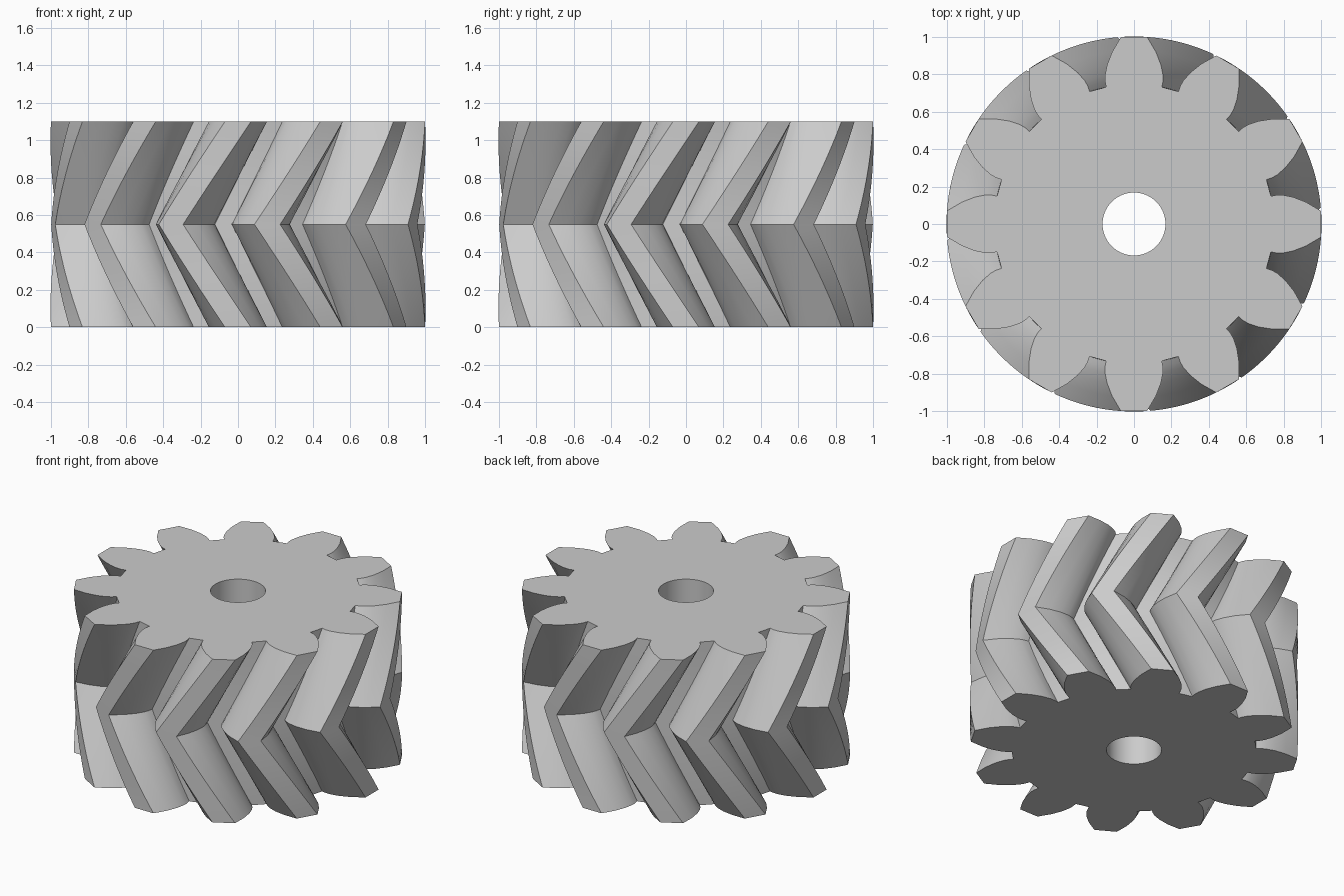
import bpy, bmesh, math

if "Cube" in bpy.data.objects:
    bpy.data.objects.remove(bpy.data.objects["Cube"])

TEETH, HEIGHT, STEPS = 12, 1.10, 12
TIP, BASE, ROOT, BORE = 1.0025, 0.777, 0.747, 0.168
TWIST = math.radians(21)
ROOT_HALF = math.radians(11.5)


def half_angle(r):
    """Half the tooth's angular width on an involute flank."""
    a = math.acos(min(1.0, BASE / r))
    return ROOT_HALF - (math.tan(a) - a)


# One tooth outline as (radius, angle), then repeated around the wheel
flank = [(ROOT, ROOT_HALF)]
for i in range(5):
    r = BASE + (TIP - BASE) * (i / 4) ** 1.4
    flank.append((r, half_angle(r)))
tooth = [(r, -a) for r, a in flank] + [(r, a) for r, a in reversed(flank)]
outline = [(r, a + k * math.tau / TEETH) for k in range(TEETH) for r, a in tooth]
N = len(outline)

bm = bmesh.new()


def ring(points, z, turn=0.0):
    return [bm.verts.new((r * math.cos(a + turn), r * math.sin(a + turn), z))
            for r, a in points]


def bridge(lower, upper):
    for i in range(N):
        j = (i + 1) % N
        bm.faces.new((lower[i], lower[j], upper[j], upper[i]))


# Herringbone teeth: twist one way up to mid height, then back again
layers = []
for s in range(2 * STEPS + 1):
    t = s / (2 * STEPS)
    layers.append(ring(outline, HEIGHT * t, -TWIST * (1 - abs(2 * t - 1))))
for lower, upper in zip(layers, layers[1:]):
    bridge(lower, upper)

# Shaft bore and the flat end faces around it
half_step = (len(tooth) - 1) / 2
circle = [(BORE, (i - half_step) * math.tau / N) for i in range(N)]
bore_low, bore_top = ring(circle, 0.0), ring(circle, HEIGHT)
bridge(bore_top, bore_low)
bridge(bore_low, layers[0])
bridge(layers[-1], bore_top)

bmesh.ops.recalc_face_normals(bm, faces=bm.faces[:])
mesh = bpy.data.meshes.new("herringbone_gear")
bm.to_mesh(mesh)
bm.free()

gear = bpy.data.objects.new("herringbone_gear", mesh)
bpy.context.collection.objects.link(gear)
grey = bpy.data.materials.new("light grey")
grey.diffuse_color = (0.6, 0.6, 0.6, 1.0)
grey.use_nodes = True
grey.node_tree.nodes["Principled BSDF"].inputs["Base Color"].default_value = grey.diffuse_color
mesh.materials.append(grey)

# Smooth flanks with crisp tooth edges and mid ridge
bpy.context.view_layer.objects.active = gear
gear.select_set(True)
bpy.ops.object.shade_smooth_by_angle(angle=math.radians(25))
